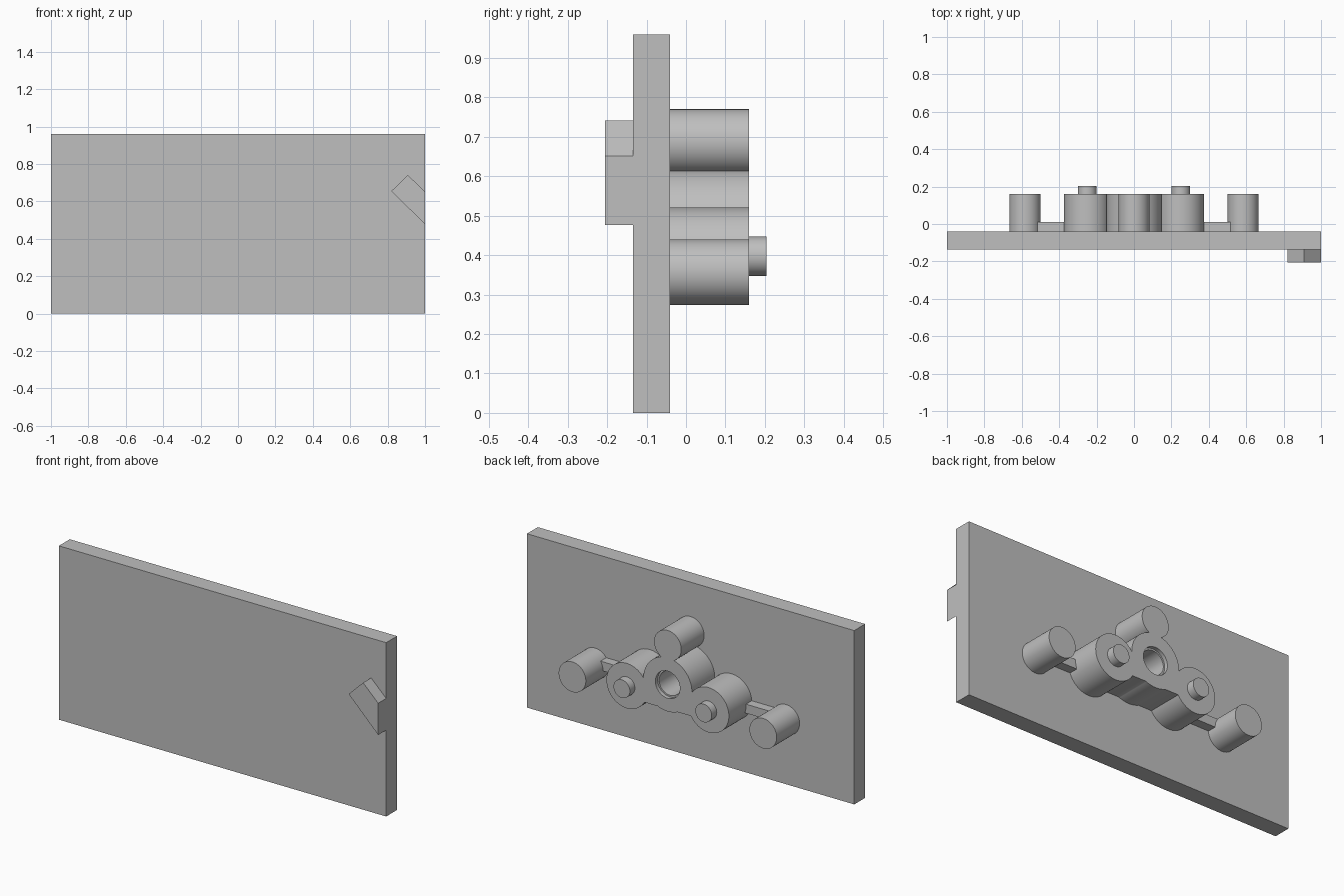
import bpy
import bmesh
from math import pi
from mathutils import Matrix

cube = bpy.data.objects.get("Cube")
if cube:
    bpy.data.objects.remove(cube, do_unlink=True)

grey = bpy.data.materials.new("plain grey")
grey.use_nodes = True
colour = (0.52, 0.52, 0.52, 1)
grey.diffuse_color = colour
grey.node_tree.nodes["Principled BSDF"].inputs["Base Color"].default_value = colour

BACK = -0.04      # rear face of the panel
BOSS = 0.16       # rear end of the bosses


def finish(name, bm):
    bmesh.ops.recalc_face_normals(bm, faces=bm.faces)
    mesh = bpy.data.meshes.new(name)
    bm.to_mesh(mesh)
    bm.free()
    mesh.materials.append(grey)
    obj = bpy.data.objects.new(name, mesh)
    bpy.context.collection.objects.link(obj)
    return obj


def box(name, x0, x1, y0, y1, z0, z1):
    return prism(name, [(x0, z0), (x1, z0), (x1, z1), (x0, z1)], y0, y1)


def prism(name, outline, y0, y1):
    bm = bmesh.new()
    face = bm.faces.new([bm.verts.new((x, y0, z)) for x, z in outline])
    new = bmesh.ops.extrude_face_region(bm, geom=[face])["geom"]
    verts = [v for v in new if isinstance(v, bmesh.types.BMVert)]
    bmesh.ops.translate(bm, verts=verts, vec=(0, y1 - y0, 0))
    return finish(name, bm)


def cylinder(name, x, z, r, y0, y1):
    bm = bmesh.new()
    place = Matrix.Translation((x, (y0 + y1) / 2, z)) @ Matrix.Rotation(pi / 2, 4, "X")
    bmesh.ops.create_cone(bm, cap_ends=True, segments=64, radius1=r, radius2=r,
                          depth=y1 - y0, matrix=place)
    return finish(name, bm)


def combine(target, others, operation):
    for other in others:
        mod = target.modifiers.new(operation.lower(), "BOOLEAN")
        mod.operation = operation
        mod.solver = "EXACT"
        mod.object = other
        bpy.context.view_layer.objects.active = target
        bpy.ops.object.modifier_apply(modifier=mod.name)
        bpy.data.objects.remove(other, do_unlink=True)


# Panel with the clipped diamond stop on its front
box("panel", -1, 1, -0.135, BACK, 0, 0.96)
prism("front_stop", [(0.82, 0.655), (1, 0.477), (1, 0.652), (0.908, 0.741)], -0.205, -0.135)

# Joined hub: central boss, top boss, two side bosses and the lower web
hub = cylinder("hub", 0, 0.47, 0.148, BACK, BOSS)
parts = [cylinder("top_boss", 0, 0.687, 0.083, BACK, BOSS),
         box("web", -0.2, 0.2, BACK, BOSS, 0.335, 0.43)]
parts += [cylinder("side_boss", s * 0.25, 0.397, 0.124, BACK, BOSS) for s in (-1, 1)]
combine(hub, parts, "UNION")

# Stepped bore in the hub
bores = [cylinder("bore", 0, 0.47, 0.066, BACK + 0.002, BOSS + 0.05),
         cylinder("bore_step", 0, 0.47, 0.075, BOSS - 0.02, BOSS + 0.05)]
combine(hub, bores, "DIFFERENCE")
round_parts = [hub]

# Pins, ribs and outer posts on both sides
for side, s in (("left", 1), ("right", -1)):
    round_parts.append(cylinder(side + "_pin", s * 0.25, 0.397, 0.05, BOSS, 0.204))
    round_parts.append(cylinder(side + "_post", s * 0.583, 0.357, 0.083, BACK, BOSS))
    x0, x1 = sorted((s * 0.35, s * 0.53))
    box(side + "_rib", x0, x1, BACK, 0.01, 0.355, 0.405)

# Smooth round walls, sharp rims
bpy.ops.object.select_all(action="DESELECT")
for obj in round_parts:
    obj.select_set(True)
bpy.context.view_layer.objects.active = hub
bpy.ops.object.shade_smooth_by_angle(angle=pi / 6)
